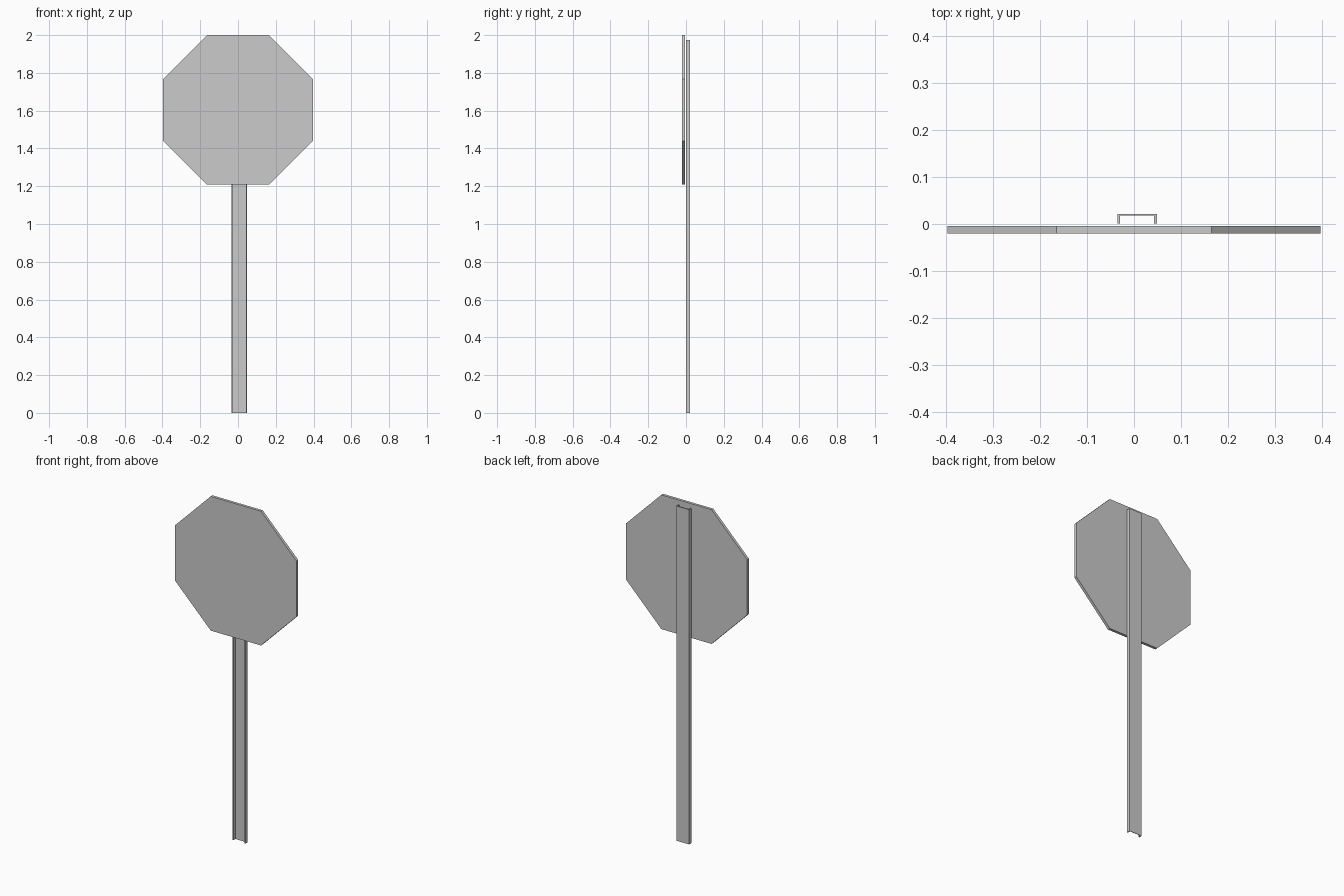
import bpy, bmesh, math

if "Cube" in bpy.data.objects:
    bpy.data.objects.remove(bpy.data.objects["Cube"])


def extrude_profile(name, points, direction):
    """Make a solid by extruding a flat closed outline along a vector."""
    bm = bmesh.new()
    face = bm.faces.new([bm.verts.new(p) for p in points])
    result = bmesh.ops.extrude_face_region(bm, geom=[face], use_keep_orig=True)
    verts = [g for g in result["geom"] if isinstance(g, bmesh.types.BMVert)]
    bmesh.ops.translate(bm, verts=verts, vec=direction)
    bmesh.ops.recalc_face_normals(bm, faces=bm.faces)
    mesh = bpy.data.meshes.new(name)
    bm.to_mesh(mesh)
    bm.free()
    obj = bpy.data.objects.new(name, mesh)
    bpy.context.collection.objects.link(obj)
    return obj


# Octagonal sign panel
half_width = 0.396
radius = half_width / math.cos(math.pi / 8)
angles = [math.pi / 8 + i * math.pi / 4 for i in range(8)]
octagon = [(radius * math.cos(a), -0.020, 2.0 - half_width + radius * math.sin(a))
           for a in angles]
extrude_profile("sign_panel", octagon, (0, 0.016, 0))

# U-channel post, open towards the panel
centre, half = 0.0065, 0.042
front, back, web, flange = 0.001, 0.021, 0.003, 0.006
right_side = [(half, back), (half, front), (half - flange, front), (half - flange, back - web)]
left_side = [(-x, y) for x, y in reversed(right_side)]
channel = [(centre + x, y, 0) for x, y in right_side + left_side]
extrude_profile("post", channel, (0, 0, 1.975))
